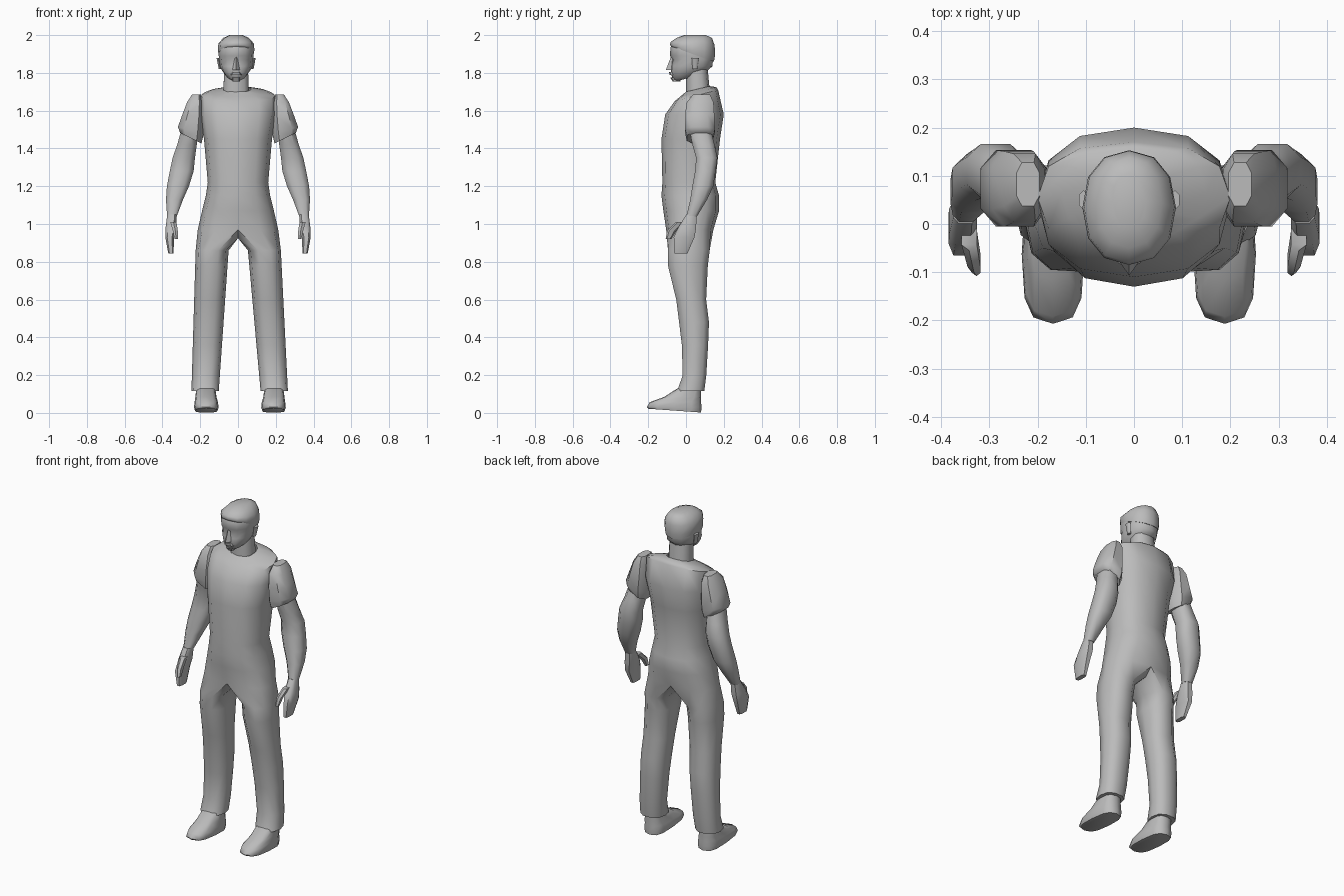
import bpy, bmesh, math

cube = bpy.data.objects.get("Cube")
if cube:
    bpy.data.objects.remove(cube)

TONE = (.5, .5, .5, 1)
grey = bpy.data.materials.new("plain_grey")
grey.use_nodes = True
grey.diffuse_color = TONE
grey.node_tree.nodes["Principled BSDF"].inputs["Base Color"].default_value = TONE


def rounded(angle, power):
    """Point on a unit outline between a circle and a square."""
    return [math.copysign(abs(v) ** (2 / power), v) for v in (math.cos(angle), math.sin(angle))]


class Loft:
    """A skin over stacked rings; side -1 builds the mirrored twin."""

    def __init__(self, name, sides, start=-90, power=2.4, side=1, middle=0):
        self.name, self.sides, self.start, self.power = name, sides, start, power
        self.side, self.middle = side, middle
        self.bm, self.rings = bmesh.new(), []

    def ring(self, z, half, front, back, x=0, tilt=0, lean=0):
        """tilt raises the back edge, lean raises the outer edge."""
        verts = []
        for k in range(self.sides):
            across, along = rounded(math.radians(self.start) + math.tau * k / self.sides, self.power)
            verts.append(self.bm.verts.new((
                self.side * (x + across * half) + self.middle,
                (front + back) / 2 + along * (back - front) / 2,
                z + along * tilt + across * lean)))
        self.rings.append(verts)
        return self

    def bridge(self, lower, upper):
        count = len(lower)
        for i in range(count):
            j = (i + 1) % count
            self.bm.faces.new((lower[i], lower[j], upper[j], upper[i]))

    def skin(self):
        for pair in zip(self.rings, self.rings[1:]):
            self.bridge(*pair)
        return self

    def close(self):
        """Skin the rings and cap both ends."""
        self.skin()
        for end in (self.rings[0], self.rings[-1]):
            self.bm.faces.new(end)
        self.finish()

    def finish(self):
        bmesh.ops.recalc_face_normals(self.bm, faces=self.bm.faces)
        mesh = bpy.data.meshes.new(self.name)
        self.bm.to_mesh(mesh)
        self.bm.free()
        mesh.materials.append(grey)
        obj = bpy.data.objects.new(self.name, mesh)
        bpy.context.collection.objects.link(obj)
        bpy.ops.object.select_all(action="DESELECT")
        obj.select_set(True)
        bpy.context.view_layer.objects.active = obj
        bpy.ops.object.shade_smooth_by_angle(angle=math.radians(50))


# Torso from the collar down to the hips
body = Loft("shirt_and_trousers", 12)
body.ring(z=1.715, half=.07, front=0, back=.125, tilt=.015)
body.ring(z=1.7, half=.15, front=-.03, back=.16, tilt=.025)
body.ring(z=1.68, half=.2, front=-.06, back=.17, tilt=.03)
body.ring(z=1.58, half=.2, front=-.11, back=.2)
body.ring(z=1.45, half=.18, front=-.13, back=.18)
body.ring(z=1.22, half=.16, front=-.125, back=.155)
body.ring(z=1.15, half=.17, front=-.13, back=.175)
body.ring(z=1.07, half=.19, front=-.12, back=.175)
body.ring(z=.97, half=.213, front=-.105, back=.145)
body.skin()

# Trouser legs share the hip ring and meet along three crotch points
hips = body.rings[-1]
crotch = [body.bm.verts.new((0, y, .925)) for y in (.1, .02, -.06)]
body.sides, body.start = 10, -108


def leg_ring(z, front, back):
    inner, outer = .12 - .08 * z, .26 - .04 * z
    body.middle = .01 * (1 - z)
    body.ring(z, (outer - inner) / 2, front, back, x=(outer + inner) / 2)


for side in (1, -1):
    body.side = side
    body.rings = [[hips[side * k % 12] for k in range(7)] + crotch]
    leg_ring(z=.86, front=-.1, back=.13)
    leg_ring(z=.78, front=-.1, back=.12)
    leg_ring(z=.6, front=-.055, back=.11)
    leg_ring(z=.48, front=-.04, back=.125)
    leg_ring(z=.36, front=-.025, back=.12)
    leg_ring(z=.2, front=-.02, back=.11)
    leg_ring(z=.115, front=-.05, back=.1)
    body.skin()
    body.bm.faces.new(body.rings[-1])
body.finish()

# Neck and head, set slightly off the centre line
OFFSET = -.01
neck = Loft("neck", 10, middle=OFFSET)
neck.ring(z=1.7, half=.07, front=0, back=.125, tilt=.015)
neck.ring(z=1.82, half=.066, front=0, back=.115)
neck.close()

head = Loft("head", 12, power=2.2, middle=OFFSET)
head.ring(z=1.77, half=.03, front=-.055, back=.06, tilt=.015)
head.ring(z=1.78, half=.05, front=-.07, back=.1, tilt=.015)
head.ring(z=1.81, half=.073, front=-.08, back=.125, tilt=.012)
head.ring(z=1.835, half=.086, front=-.08, back=.14)
head.ring(z=1.87, half=.09, front=-.07, back=.143)
head.ring(z=1.89, half=.092, front=-.084, back=.147)
head.ring(z=1.93, half=.093, front=-.083, back=.148)
head.ring(z=1.965, half=.08, front=-.07, back=.14)
head.close()

hair = Loft("hair", 12, power=2.2, middle=OFFSET)
hair.ring(z=1.9, half=.093, front=-.08, back=.148, tilt=-.04)
hair.ring(z=1.92, half=.097, front=-.085, back=.153, tilt=-.03)
hair.ring(z=1.955, half=.094, front=-.08, back=.152, tilt=-.01)
hair.ring(z=1.985, half=.068, front=-.05, back=.138)
hair.ring(z=2, half=.035, front=-.01, back=.105)
hair.close()

# Facial features
nose = Loft("nose", 4, power=2, middle=OFFSET)
nose.ring(z=1.815, half=.02, front=-.107, back=-.05)
nose.ring(z=1.885, half=.006, front=-.08, back=-.06)
nose.close()

moustache = Loft("moustache", 8, middle=OFFSET)
moustache.ring(z=1.79, half=.03, front=-.086, back=-.05)
moustache.ring(z=1.806, half=.02, front=-.09, back=-.05)
moustache.close()

beard = Loft("chin_beard", 8, middle=OFFSET)
beard.ring(z=1.755, half=.02, front=-.07, back=-.03)
beard.ring(z=1.775, half=.022, front=-.083, back=-.03)
beard.close()

# Paired parts
for side, word in ((1, "left"), (-1, "right")):
    ear = Loft(word + "_ear", 6, side=side, middle=OFFSET)
    ear.ring(z=1.82, x=.085, half=.008, front=.035, back=.06)
    ear.ring(z=1.88, x=.095, half=.01, front=.03, back=.07)
    ear.close()

    sleeve = Loft(word + "_sleeve", 8, start=22.5, power=2.8, side=side)
    sleeve.ring(z=1.685, x=.22, half=.025, front=.035, back=.13)
    sleeve.ring(z=1.645, x=.227, half=.045, front=0, back=.15)
    sleeve.ring(z=1.57, x=.238, half=.06, front=-.01, back=.155, lean=.01)
    sleeve.ring(z=1.495, x=.25, half=.072, front=-.01, back=.158, lean=.02)
    sleeve.ring(z=1.455, x=.25, half=.06, front=0, back=.145, lean=.03)
    sleeve.close()

    forearm = Loft(word + "_forearm", 8, start=22.5, power=2.6, side=side)
    forearm.ring(z=1.5, x=.258, half=.044, front=.015, back=.135)
    forearm.ring(z=1.42, x=.27, half=.055, front=.03, back=.155)
    forearm.ring(z=1.35, x=.287, half=.063, front=.05, back=.17)
    forearm.ring(z=1.28, x=.298, half=.067, front=.045, back=.16)
    forearm.ring(z=1.2, x=.318, half=.062, front=.03, back=.148)
    forearm.ring(z=1.13, x=.336, half=.048, front=.02, back=.115)
    forearm.ring(z=1.04, x=.35, half=.027, front=0, back=.06)
    forearm.close()

    hand = Loft(word + "_hand", 8, start=22.5, power=3, side=side)
    hand.ring(z=1.05, x=.35, half=.026, front=0, back=.058)
    hand.ring(z=.98, x=.355, half=.03, front=-.045, back=.056)
    hand.ring(z=.93, x=.362, half=.024, front=-.068, back=.048)
    hand.ring(z=.845, x=.355, half=.015, front=-.064, back=.01)
    hand.close()

    thumb = Loft(word + "_thumb", 6, side=side)
    thumb.ring(z=1.01, x=.342, half=.018, front=-.055, back=0)
    thumb.ring(z=.965, x=.332, half=.015, front=-.1, back=-.05)
    thumb.ring(z=.92, x=.327, half=.01, front=-.108, back=-.078)
    thumb.close()

    shoe = Loft(word + "_shoe", 12, power=3, side=side, middle=.01)
    shoe.ring(z=.012, x=.178, half=.06, front=-.2, back=.08, tilt=-.01)
    shoe.ring(z=.03, x=.178, half=.065, front=-.207, back=.082)
    shoe.ring(z=.057, x=.178, half=.062, front=-.192, back=.08)
    shoe.ring(z=.085, x=.18, half=.056, front=-.115, back=.08)
    shoe.ring(z=.13, x=.18, half=.05, front=-.045, back=.078)
    shoe.close()
